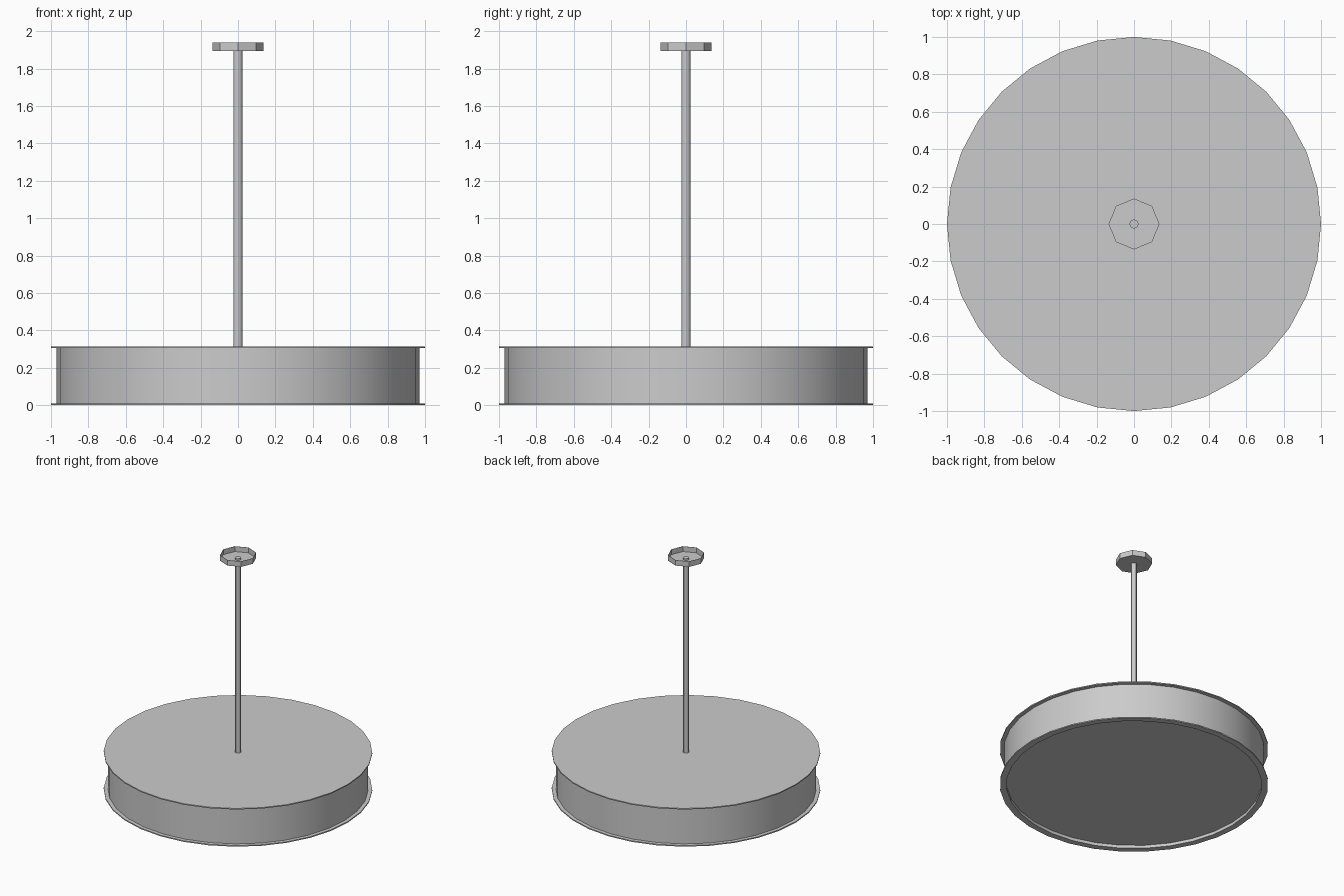
import bpy, bmesh
from math import cos, sin, tau, radians

if "Cube" in bpy.data.objects:
    bpy.data.objects.remove(bpy.data.objects["Cube"])


def lathe(name, profile, sides, smooth=True):
    """Revolve (radius, z) points about z; radius 0 closes with a flat cap."""
    bm = bmesh.new()
    rings = []
    for r, z in profile:
        rings.append([bm.verts.new((r * cos(tau * i / sides), r * sin(tau * i / sides), z))
                      for i in range(sides)] if r > 0 else None)
    for a, b in zip(rings, rings[1:]):
        if a is None or b is None:
            ring = b if a is None else a
            bm.faces.new(ring[::-1] if a is None else ring)
            continue
        for i in range(sides):
            j = (i + 1) % sides
            bm.faces.new((a[i], a[j], b[j], b[i]))
    mesh = bpy.data.meshes.new(name)
    bm.to_mesh(mesh)
    bm.free()
    obj = bpy.data.objects.new(name, mesh)
    bpy.context.collection.objects.link(obj)
    if smooth:
        bpy.ops.object.select_all(action='DESELECT')
        obj.select_set(True)
        bpy.context.view_layer.objects.active = obj
        bpy.ops.object.shade_smooth_by_angle(angle=radians(30))
    return obj


# Drum shade: recessed diffuser, bottom rim, wall and overhanging top plate
lathe("drum_shade", [(0, 0.025), (0.95, 0.025), (0.95, 0), (1, 0), (1, 0.009),
                     (0.97, 0.009), (0.97, 0.305), (1, 0.305), (1, 0.314), (0, 0.314)], 32)

# Hanging rod, poking slightly into the canopy
lathe("hanging_rod", [(0, 0.31), (0.024, 0.31), (0.024, 1.91), (0, 1.91)], 12)

# Ceiling canopy: octagonal cup, open at the top
lathe("ceiling_canopy", [(0, 1.895), (0.136, 1.895), (0.136, 1.94),
                         (0.134, 1.94), (0.134, 1.897), (0, 1.897)], 8, smooth=False)
